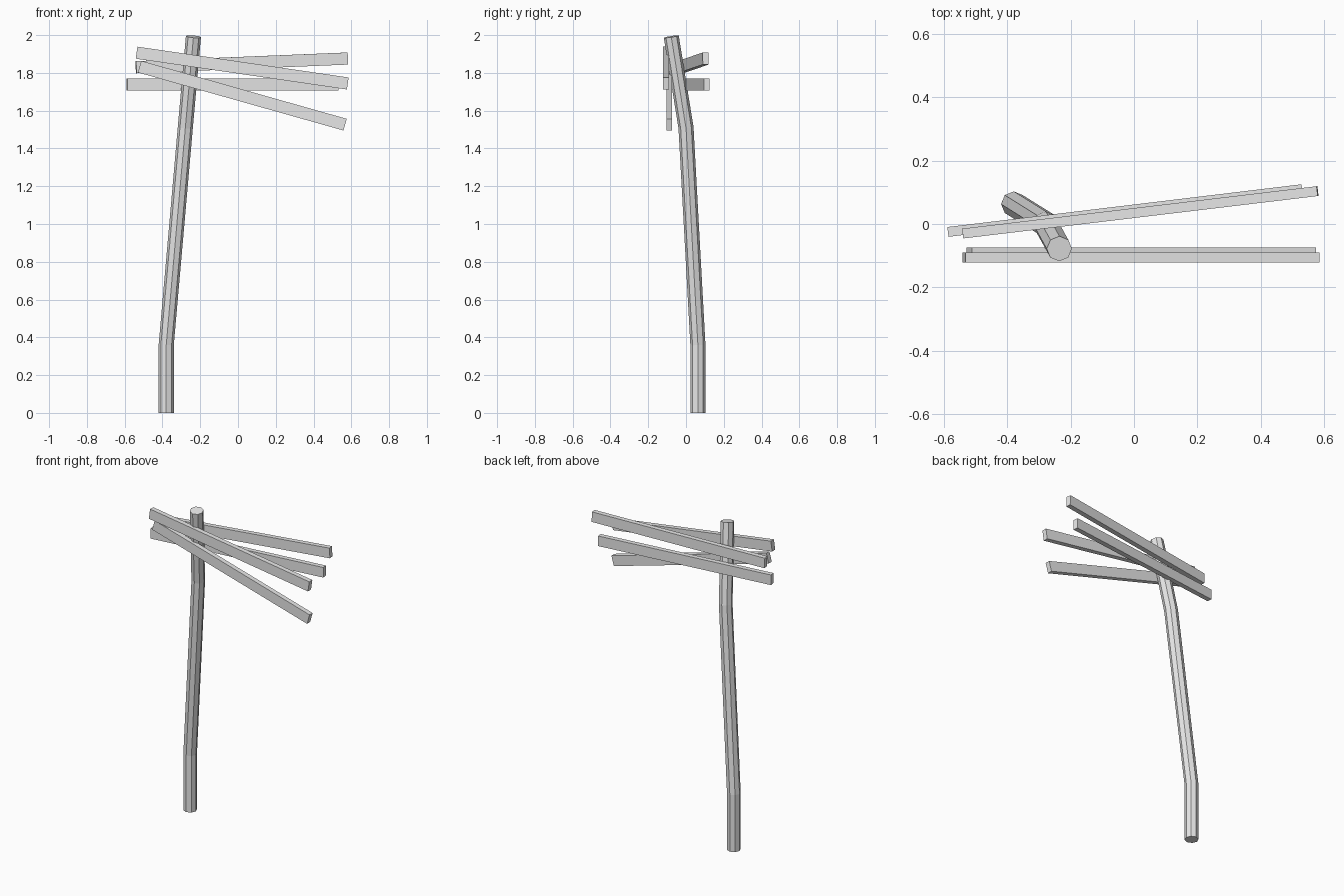
import bpy, bmesh, math
from mathutils import Vector, Matrix

if "Cube" in bpy.data.objects:
    bpy.data.objects.remove(bpy.data.objects["Cube"])

grey = bpy.data.materials.new("light_grey")
grey.diffuse_color = (0.8, 0.8, 0.8, 1)
grey.use_nodes = True
grey.node_tree.nodes["Principled BSDF"].inputs["Base Color"].default_value = grey.diffuse_color


def finish(name, bm):
    bmesh.ops.recalc_face_normals(bm, faces=bm.faces[:])
    mesh = bpy.data.meshes.new(name)
    bm.to_mesh(mesh)
    bm.free()
    mesh.materials.append(grey)
    obj = bpy.data.objects.new(name, mesh)
    bpy.context.collection.objects.link(obj)
    return obj


def bent_pole(name, path, radius, sides=8):
    """Sweep a polygon along a path, mitring the rings at each bend."""
    bm = bmesh.new()
    pts = [Vector(p) for p in path]
    rings = []
    for i, p in enumerate(pts):
        before = (p - pts[i - 1]).normalized() if i else Vector()
        after = (pts[i + 1] - p).normalized() if i < len(pts) - 1 else Vector()
        tilt = Vector((0, 0, 1)).rotation_difference((before + after).normalized())
        ring = []
        for k in range(sides):
            a = math.tau * k / sides
            offset = Vector((math.cos(a), math.sin(a), 0)) * radius
            ring.append(bm.verts.new(p + tilt @ offset))
        rings.append(ring)
    for low, high in zip(rings, rings[1:]):
        for k in range(sides):
            n = (k + 1) % sides
            bm.faces.new((low[k], low[n], high[n], high[k]))
    bm.faces.new(rings[0][::-1])
    bm.faces.new(rings[-1])
    return finish(name, bm)


def plank(name, start, end, height=0.064, depth=0.031):
    """Box whose long axis runs from start to end, kept upright."""
    start, end = Vector(start), Vector(end)
    along = (end - start).normalized()
    across = Vector((0, 0, 1)).cross(along).normalized()
    up = along.cross(across)
    turn = Matrix((along, across, up)).transposed().to_4x4()
    size = Matrix.Diagonal(((end - start).length, depth, height, 1))
    bm = bmesh.new()
    bmesh.ops.create_cube(bm, size=1,
                          matrix=Matrix.Translation((start + end) / 2) @ turn @ size)
    return finish(name, bm)


# Crooked post
bent_pole("post", [(-0.38, 0.063, 0), (-0.38, 0.063, 0.36),
                   (-0.279, 0.0, 1.51), (-0.236, -0.078, 1.992)], 0.04)

# Boards on the front of the post
plank("front_upper_board", (-0.537, -0.106, 1.907), (0.581, -0.106, 1.744))
plank("front_lower_board", (-0.521, -0.089, 1.833), (0.567, -0.089, 1.526))

# Boards on the back of the post
plank("back_upper_board", (-0.54, -0.030, 1.830), (0.58, 0.104, 1.876))
plank("back_lower_board", (-0.588, -0.025, 1.738), (0.531, 0.110, 1.738))
